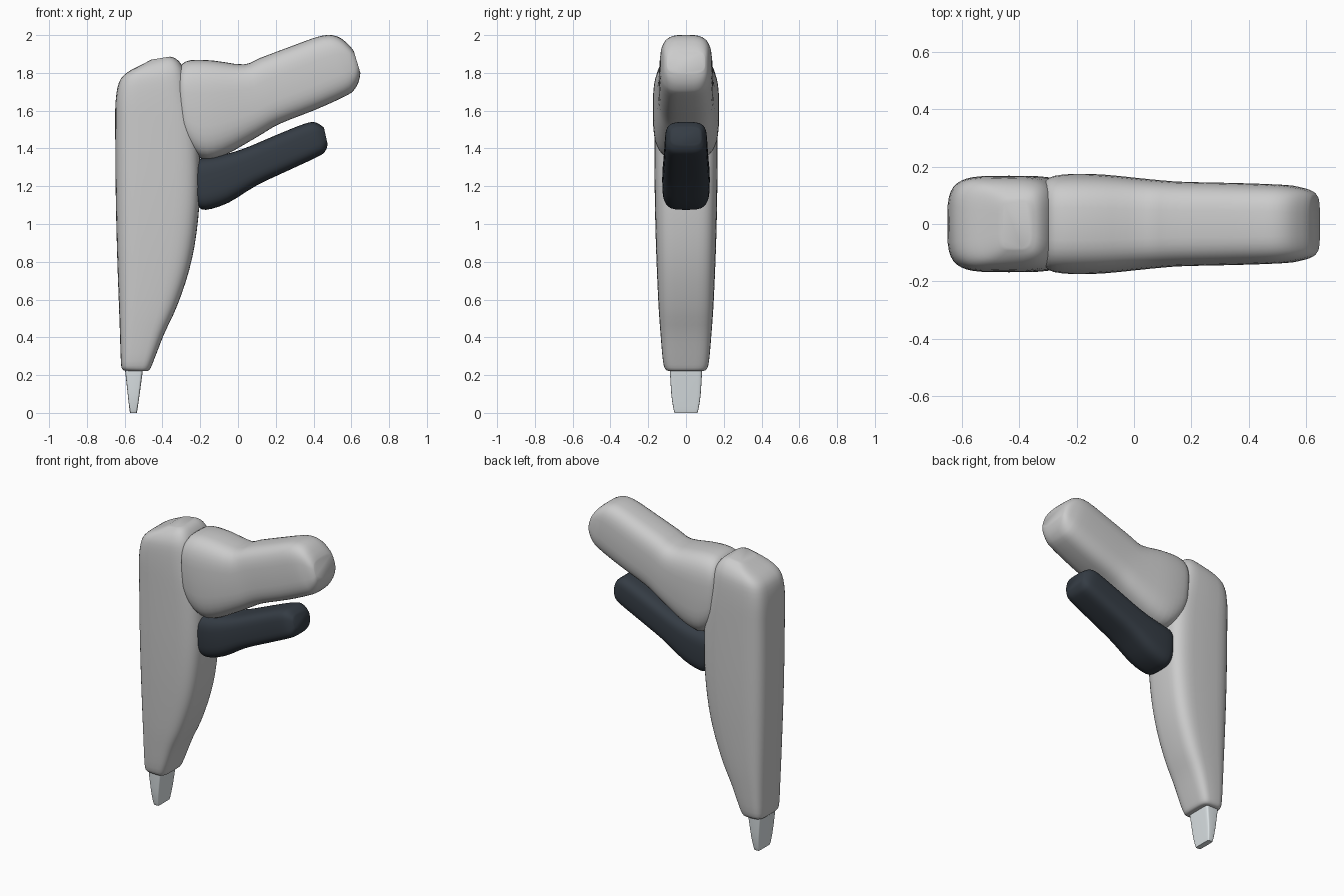
import bpy
import bmesh
from math import cos, sin, pi


def spline(a, b, c, d, t):
    return 0.5 * (2 * b + (c - a) * t + (2 * a - 5 * b + 4 * c - d) * t * t
                  + (3 * b - a - 3 * c + d) * t ** 3)


def refine(rows, steps):
    out = []
    for i in range(len(rows) - 1):
        quad = (rows[max(i - 1, 0)], rows[i], rows[i + 1], rows[min(i + 2, len(rows) - 1)])
        for s in range(steps):
            out.append([spline(*v, s / steps) for v in zip(*quad)])
    return out + [rows[-1]]


def loft(name, rows, power, steps=3, sides=40, color=None, angle=60):
    """Each row: two side-profile points (x, z) and the half thickness in y."""
    bm = bmesh.new()
    rings = []
    for ax, az, bx, bz, w in refine(rows, steps):
        ring = []
        for k in range(sides):
            t = 2 * pi * k / sides
            c, s = cos(t), sin(t)
            u = abs(c) ** (2 / power) * (1 if c > 0 else -1)
            v = abs(s) ** (2 / power) * (1 if s > 0 else -1)
            ring.append(bm.verts.new(((ax + bx) / 2 + u * (bx - ax) / 2, v * w,
                                      (az + bz) / 2 + u * (bz - az) / 2)))
        rings.append(ring)
    for r0, r1 in zip(rings, rings[1:]):
        for k in range(sides):
            n = (k + 1) % sides
            bm.faces.new((r0[k], r0[n], r1[n], r1[k]))
    bm.faces.new(rings[0])
    bm.faces.new(rings[-1])
    bmesh.ops.recalc_face_normals(bm, faces=bm.faces)
    mesh = bpy.data.meshes.new(name)
    bm.to_mesh(mesh)
    bm.free()
    ob = bpy.data.objects.new(name, mesh)
    bpy.context.collection.objects.link(ob)
    bpy.ops.object.select_all(action='DESELECT')
    ob.select_set(True)
    bpy.context.view_layer.objects.active = ob
    bpy.ops.object.shade_smooth_by_angle(angle=angle * pi / 180)
    if color:
        mat = bpy.data.materials.new(name + "_color")
        mat.diffuse_color = color
        mesh.materials.append(mat)
    return ob


# Upright tapered body with a slanted, rounded top
loft("body", [
    (-.595, .222, -.49, .222, .085),
    (-.613, .232, -.468, .228, .108),
    (-.62, .27, -.445, .28, .122),
    (-.625, .42, -.39, .42, .135),
    (-.63, .56, -.325, .56, .145),
    (-.637, .75, -.26, .75, .154),
    (-.643, .95, -.22, .95, .161),
    (-.648, 1.2, -.2, 1.2, .166),
    (-.65, 1.5, -.21, 1.5, .168),
    (-.648, 1.65, -.25, 1.68, .167),
    (-.63, 1.75, -.275, 1.79, .16),
    (-.59, 1.80, -.30, 1.845, .142),
    (-.52, 1.838, -.33, 1.876, .115),
    (-.46, 1.87, -.36, 1.886, .085)], 4)

# Main handle, swollen where it meets the body
loft("handle", [
    (-.325, 1.75, -.315, 1.57, .125),
    (-.305, 1.835, -.28, 1.43, .162),
    (-.25, 1.867, -.19, 1.345, .174),
    (-.13, 1.865, -.08, 1.36, .172),
    (.03, 1.845, .10, 1.46, .155),
    (.12, 1.88, .22, 1.53, .147),
    (.28, 1.94, .41, 1.605, .143),
    (.44, 1.996, .575, 1.68, .137),
    (.525, 1.993, .62, 1.717, .127),
    (.585, 1.95, .641, 1.76, .115),
    (.613, 1.915, .648, 1.80, .10)], 3.3)

# Dark squeeze lever under the handle
loft("trigger", [
    (-.237, 1.25, -.232, 1.16, .075),
    (-.23, 1.315, -.216, 1.10, .105),
    (-.20, 1.345, -.17, 1.075, .122),
    (-.11, 1.36, -.05, 1.113, .126),
    (.02, 1.395, .10, 1.205, .121),
    (.20, 1.47, .27, 1.285, .115),
    (.35, 1.53, .42, 1.355, .11),
    (.41, 1.538, .46, 1.383, .10),
    (.455, 1.51, .475, 1.42, .08)], 3.6, color=(.035, .045, .058, 1))

# Flat tapered nozzle
loft("nozzle", [
    (-.602, .26, -.50, .26, .086),
    (-.595, .20, -.507, .20, .084),
    (-.583, .09, -.522, .09, .077),
    (-.575, .02, -.532, .02, .066),
    (-.571, 0, -.536, 0, .06)], 9, color=(.72, .77, .79, 1), angle=35)
